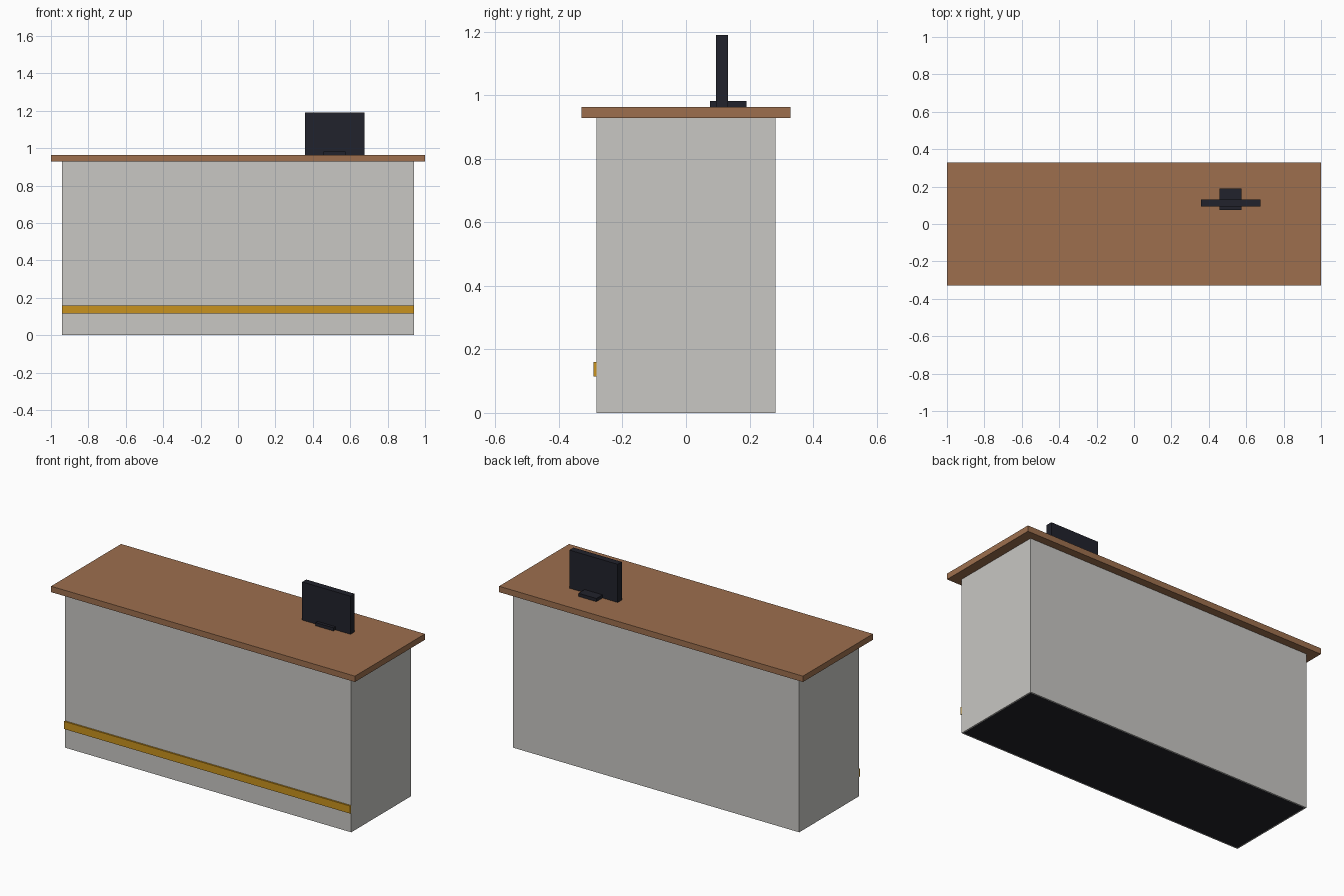
import bpy
import bmesh

if "Cube" in bpy.data.objects:
    bpy.data.objects.remove(bpy.data.objects["Cube"])


def material(name, rgb):
    m = bpy.data.materials.new(name)
    m.diffuse_color = (*rgb, 1)
    m.use_nodes = True
    m.node_tree.nodes["Principled BSDF"].inputs["Base Color"].default_value = m.diffuse_color
    return m


LAMINATE = material("warm_grey_laminate", (0.578, 0.571, 0.546))
WOOD = material("brown_wood", (0.337, 0.159, 0.076))
GOLD = material("gold_trim", (0.578, 0.287, 0.013))
CHARCOAL = material("charcoal_plastic", (0.015, 0.016, 0.025))
BLACK = material("dark_plinth", (0.017, 0.017, 0.021))


def box(name, x, y, z, mat):
    """Box from (min, max) ranges on each axis."""
    bm = bmesh.new()
    bmesh.ops.create_cube(bm, size=1)
    for v in bm.verts:
        for i, (lo, hi) in enumerate((x, y, z)):
            v.co[i] = hi if v.co[i] > 0 else lo
    mesh = bpy.data.meshes.new(name)
    bm.to_mesh(mesh)
    bm.free()
    mesh.materials.append(mat)
    ob = bpy.data.objects.new(name, mesh)
    bpy.context.collection.objects.link(ob)
    return ob


# Counter body with a dark inset panel on its underside
body = box("counter_body", (-0.942, 0.942), (-0.281, 0.281), (0, 0.928), LAMINATE)
body.data.materials.append(BLACK)
bm = bmesh.new()
bm.from_mesh(body.data)
bm.normal_update()
bottom = [f for f in bm.faces if f.normal.z < -0.5]
bmesh.ops.inset_region(bm, faces=bottom, thickness=0.01)
for f in bottom:
    f.material_index = 1
bm.to_mesh(body.data)
bm.free()

# Overhanging worktop and front trim strip
box("worktop", (-1, 1), (-0.329, 0.329), (0.928, 0.963), WOOD)
box("trim_strip", (-0.942, 0.942), (-0.291, -0.281), (0.115, 0.16), GOLD)

# Monitor: upright screen on a flat foot
box("monitor_screen", (0.357, 0.675), (0.094, 0.132), (0.963, 1.19), CHARCOAL)
box("monitor_foot", (0.457, 0.575), (0.076, 0.19), (0.963, 0.982), CHARCOAL)
